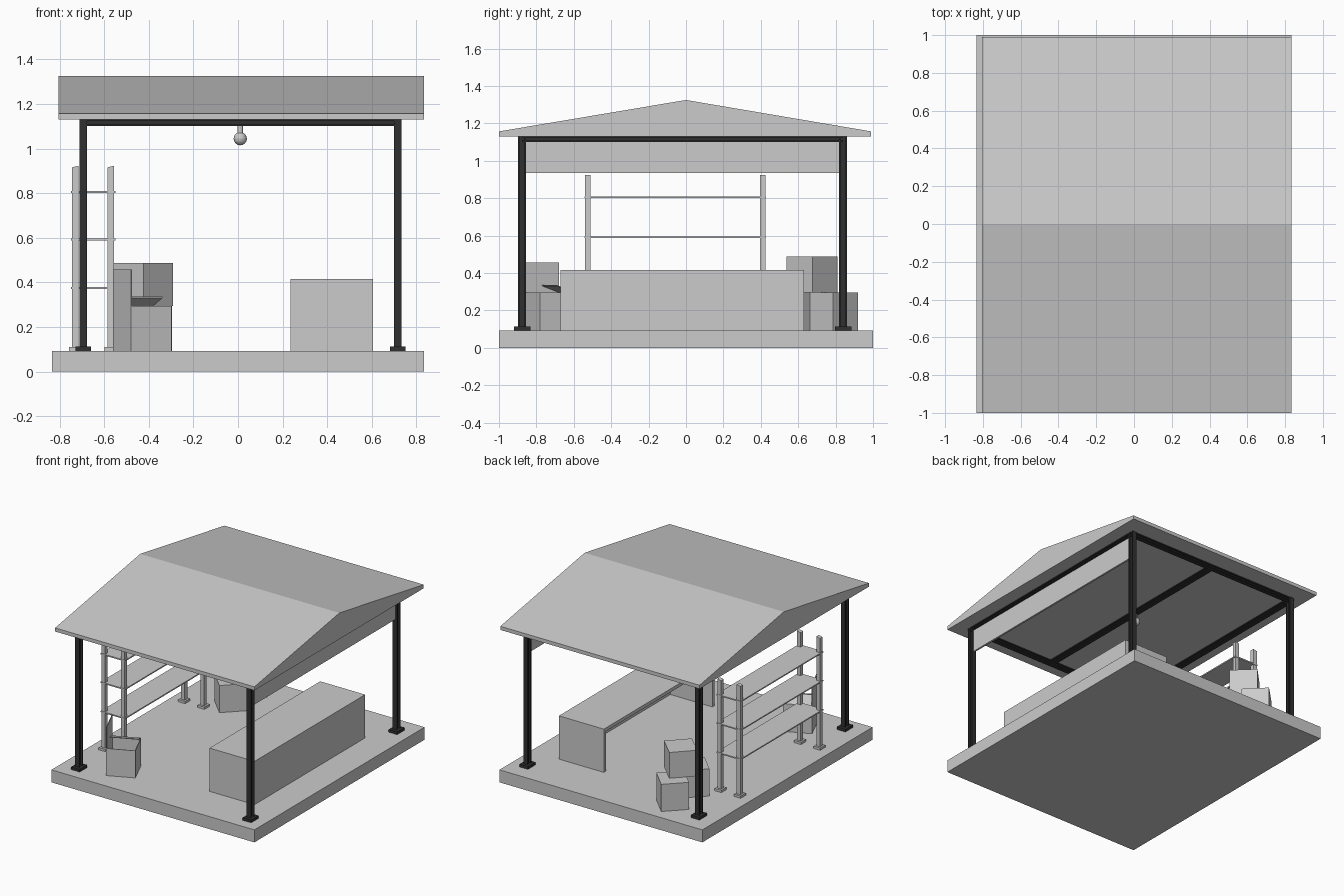
import bpy, bmesh
from math import radians, cos, sin, pi
from mathutils import Vector, Matrix

if "Cube" in bpy.data.objects:
    bpy.data.objects.remove(bpy.data.objects["Cube"])

dark = bpy.data.materials.new("dark_steel")
dark.diffuse_color = (0.03, 0.03, 0.03, 1)
dark.use_nodes = True
dark.node_tree.nodes["Principled BSDF"].inputs["Base Color"].default_value = dark.diffuse_color

def make(name, verts, faces, mat=None):
    me = bpy.data.meshes.new(name)
    me.from_pydata(verts, [], faces)
    bm = bmesh.new()
    bm.from_mesh(me)
    bmesh.ops.recalc_face_normals(bm, faces=bm.faces)
    bm.to_mesh(me)
    bm.free()
    ob = bpy.data.objects.new(name, me)
    bpy.context.collection.objects.link(ob)
    if mat:
        me.materials.append(mat)
    return ob

def prism(name, prof, vec, mat=None):
    """Extrude a closed 3D outline along a vector."""
    n = len(prof)
    v = [Vector(p) for p in prof]
    v += [p + Vector(vec) for p in v]
    f = [list(range(n)), list(range(n, 2 * n))]
    f += [[i, (i + 1) % n, n + (i + 1) % n, n + i] for i in range(n)]
    return make(name, v, f, mat)

def box(name, x0, x1, y0, y1, z0, z1, mat=None):
    return prism(name, [(x0, y0, z0), (x1, y0, z0), (x1, y1, z0), (x0, y1, z0)],
                 (0, 0, z1 - z0), mat)

def i_outline(w, d, t):
    """I-section outline: flange width w, depth d, thickness t."""
    a, b, c = w / 2, d / 2, t / 2
    q = [(a, b), (a, b - t), (c, b - t)]
    q += [(x, -y) for x, y in reversed(q)]
    return q + [(-x, y) for x, y in reversed(q)]

# floor slab and gabled roof
FZ = 0.093
box("floor_slab", -0.835, 0.835, -1, 1, 0, FZ)
prism("roof", [(-0.805, -1, 1.13), (-0.805, 0.99, 1.13), (-0.805, 0.99, 1.157),
               (-0.805, 0, 1.325), (-0.805, -1, 1.157)], (1.64, 0, 0))

# steel posts with base plates
PX, PY = (-0.694, 0.717), (-0.876, 0.84)
for sx, x in zip(("left", "right"), PX):
    for sy, y in zip(("front", "back"), PY):
        prism(f"{sy}_{sx}_post", [(x + u, y + v, FZ) for u, v in i_outline(0.035, 0.042, 0.008)],
              (0, 0, 1.13 - FZ), dark)
        box(f"{sy}_{sx}_base_plate", x - 0.035, x + 0.035, y - 0.044, y + 0.044, FZ, 0.113, dark)

# roof beams: three front to back, two across
ZB = 1.116
for n, x in (("left", PX[0]), ("middle", 0.01), ("right", PX[1])):
    prism(n + "_beam", [(x + u, PY[0], ZB + v) for u, v in i_outline(0.035, 0.03, 0.007)],
          (0, PY[1] - PY[0], 0), dark)
for n, y in zip(("front", "back"), PY):
    prism(n + "_beam", [(PX[0], y + u, ZB + v) for u, v in i_outline(0.035, 0.03, 0.007)],
          (PX[1] - PX[0], 0, 0), dark)

# fascia board on the open right side
box("fascia_board", 0.71, 0.724, -0.856, 0.82, 0.935, 1.102)

# lamp: lathed neck and bulb
prof = [(0.001, 1.103), (0.012, 1.103), (0.012, 1.07)]
prof += [(0.03 * cos(a), 1.045 + 0.03 * sin(a)) for a in [radians(d) for d in (55, 30, 0, -25, -50, -70, -88)]]
N = 16
lv = [(0.01 + r * cos(2 * pi * k / N), 0.03 + r * sin(2 * pi * k / N), z) for r, z in prof for k in range(N)]
lf = [[i * N + k, i * N + (k + 1) % N, (i + 1) * N + (k + 1) % N, (i + 1) * N + k]
      for i in range(len(prof) - 1) for k in range(N)]
make("hanging_lamp", lv, lf)

# counter: top, front panel and two ends, open towards the inside
T = 0.025
CX0, CX1, CY0, CY1, CZ = 0.235, 0.605, -0.67, 0.63, 0.415
box("counter_top", CX0, CX1, CY0, CY1, CZ - T, CZ)
box("counter_front_panel", CX1 - T, CX1, CY0, CY1, FZ, CZ - T)
box("counter_near_end", CX0, CX1 - T, CY0, CY0 + T, FZ, CZ - T)
box("counter_far_end", CX0, CX1 - T, CY1 - T, CY1, FZ, CZ - T)

# shelf rack: four uprights with feet, three boards
for x in (-0.73, -0.571):
    for y in (-0.525, 0.41):
        h = 0.015
        prism("shelf_upright", [(x - h, y - h, FZ), (x + h, y - h, FZ),
                                (x + h, y - h, 0.923), (x - h, y - h, 0.916)], (0, 2 * h, 0))
        box("shelf_foot", x - 0.028, x + 0.028, y - 0.03, y + 0.03, FZ, 0.11)
for z in (0.375, 0.592, 0.805):
    box("shelf_board", -0.75, -0.55, -0.543, 0.428, z - 0.005, z + 0.004)

# closed cartons at the back, turned diagonally
def carton(name, x, y, z0, z1, s, ang):
    ob = box(name, -s / 2, s / 2, -s / 2, s / 2, z0, z1)
    ob.data.transform(Matrix.Translation((x, y, 0)) @ Matrix.Rotation(radians(ang), 4, 'Z'))

carton("back_carton", -0.44, 0.785, FZ, 0.295, 0.19, 45)
carton("inner_carton", -0.43, 0.53, FZ, 0.295, 0.19, 45)
carton("top_carton", -0.427, 0.673, 0.295, 0.487, 0.192, 46)

# open carton at the front: walls, one raised flap, one half closed flap
S, t, H = 0.2, 0.005, 0.295
parts = [box("open_carton_bottom", 0, S, 0, S, FZ, FZ + t),
         box("open_carton_front", t, S, 0, t, FZ, H),
         box("open_carton_right", S - t, S, t, S - t, FZ, H),
         box("open_carton_back", t, S, S - t, S, FZ, H),
         box("open_carton_left_with_flap", 0, t, 0, S, FZ, 0.457),
         prism("open_carton_back_flap", [(t, S, H), (t, S - 0.1, H + 0.036),
                                         (t, S - 0.1, H + 0.041), (t, S, H + t)], (S - t, 0, 0))]
for p in parts:
    p.data.transform(Matrix.Translation((-0.48, -0.863, 0)) @ Matrix.Rotation(radians(24), 4, 'Z'))
